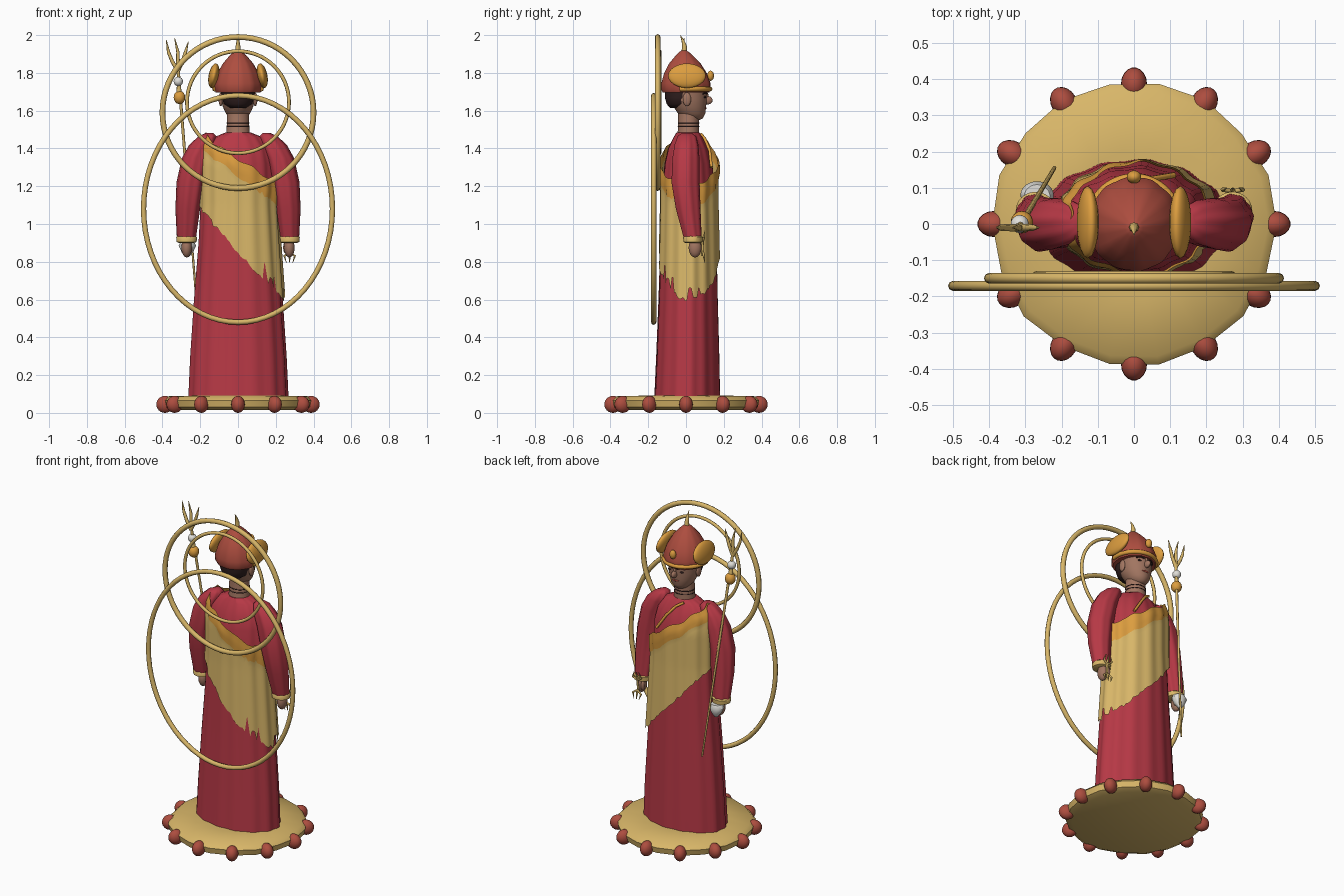
import bpy, bmesh, math, random
from math import sin, cos, tau
from mathutils import Vector

random.seed(4)
cube = bpy.data.objects.get("Cube")
if cube:
    bpy.data.objects.remove(cube)


def material(name, rgb):
    m = bpy.data.materials.new(name)
    m.use_nodes = True
    m.diffuse_color = (*rgb, 1)
    m.node_tree.nodes["Principled BSDF"].inputs["Base Color"].default_value = (*rgb, 1)
    return m


RED = material("robe red", (0.47, 0.04, 0.06))
CLAY = material("clay red", (0.42, 0.075, 0.05))
GOLD = material("gold", (0.69, 0.47, 0.14))
ORANGE = material("orange", (0.72, 0.34, 0.05))
SKIN = material("skin brown", (0.36, 0.18, 0.12))
DARK = material("dark brown", (0.03, 0.014, 0.014))
WHITE = material("white", (0.75, 0.74, 0.7))


def finish(name, mesh, mats, angle=50):
    for m in mats:
        if m.name not in mesh.materials:
            mesh.materials.append(m)
    ob = bpy.data.objects.new(name, mesh)
    bpy.context.collection.objects.link(ob)
    bpy.ops.object.select_all(action="DESELECT")
    ob.select_set(True)
    bpy.context.view_layer.objects.active = ob
    bpy.ops.object.shade_smooth_by_angle(angle=math.radians(angle))
    return ob


def skin_rings(name, rings, mats, caps=True, pick=None, angle=50):
    """Join rows of points into a closed-around surface."""
    bm = bmesh.new()
    rows = [[bm.verts.new(p) for p in ring] for ring in rings]
    n = len(rows[0])
    for j in range(len(rows) - 1):
        for i in range(n):
            k = (i + 1) % n
            f = bm.faces.new((rows[j][i], rows[j][k], rows[j + 1][k], rows[j + 1][i]))
            f.material_index = pick(j) if pick else 0
    if caps:
        bm.faces.new(rows[0][::-1])
        bm.faces.new(rows[-1])
    bmesh.ops.recalc_face_normals(bm, faces=bm.faces)
    mesh = bpy.data.meshes.new(name)
    bm.to_mesh(mesh)
    bm.free()
    return finish(name, mesh, mats, angle)


def loft(name, levels, mat, n=32, fold=0.0, lobes=0, side=1):
    """Levels are (z, centre x, centre y, half width, half depth)."""
    rings = []
    for z, cx, cy, rx, ry in levels:
        ring = []
        for i in range(n):
            a = tau * i / n
            f = 1 + fold * sin(lobes * a) + fold * 0.5 * sin(5 * a + 1)
            ring.append((side * (cx + rx * f * cos(a)), cy + ry * f * sin(a), z))
        rings.append(ring)
    return skin_rings(name, rings, [mat])


def ball(name, loc, size, mat, turn=0.0, tilt=0.0):
    bm = bmesh.new()
    bmesh.ops.create_uvsphere(bm, u_segments=18, v_segments=12, radius=1)
    mesh = bpy.data.meshes.new(name)
    bm.to_mesh(mesh)
    bm.free()
    ob = finish(name, mesh, [mat])
    ob.location, ob.scale, ob.rotation_euler = loc, size, (0, tilt, turn)
    return ob


def tube(name, pts, r, mat, taper=None, closed=False):
    cu = bpy.data.curves.new(name, "CURVE")
    cu.dimensions = "3D"
    cu.bevel_depth, cu.bevel_resolution, cu.use_fill_caps = r, 2, True
    sp = cu.splines.new("POLY")
    sp.points.add(len(pts) - 1)
    sp.use_cyclic_u = closed
    for i, p in enumerate(pts):
        sp.points[i].co = (*p, 1)
        sp.points[i].radius = taper[i] if taper else 1
    tmp = bpy.data.objects.new(name + " path", cu)
    bpy.context.collection.objects.link(tmp)
    bpy.context.view_layer.update()
    mesh = bpy.data.meshes.new_from_object(tmp.evaluated_get(bpy.context.evaluated_depsgraph_get()))
    bpy.data.objects.remove(tmp)
    mesh.materials.clear()
    return finish(name, mesh, [mat])


def oval(centre, u, v, start=0.0, end=tau, n=64):
    c, u, v = Vector(centre), Vector(u), Vector(v)
    return [c + u * cos(start + (end - start) * i / n) + v * sin(start + (end - start) * i / n)
            for i in range(n + (end - start < 6))]


# Base with a ring of beads
loft("base", [(0.015, 0, 0, 0.35, 0.35), (0.03, 0, 0, 0.385, 0.385), (0.065, 0, 0, 0.393, 0.393),
              (0.088, 0, 0, 0.37, 0.37), (0.092, 0, 0, 0.2, 0.2)], GOLD, 18, 0.008, 7)
for i in range(12):
    a = tau * i / 12
    ball("base_bead", (0.387 * cos(a), 0.387 * sin(a), 0.045), (0.046, 0.036, 0.045), CLAY, a)

# Rings behind the figure
for name, y, z, rx, rz, r in (("large_ring", -0.171, 1.08, 0.5, 0.6, 0.014),
                              ("middle_ring", -0.15, 1.59, 0.4, 0.4, 0.015),
                              ("small_ring", -0.14, 1.645, 0.27, 0.27, 0.01)):
    tube(name, oval((0, y, z), (rx, 0, 0), (0, 0, rz)), r, GOLD, closed=True)

# Robe
loft("robe", [(0.08, 0, 0.005, 0.262, 0.172), (0.3, 0, 0.008, 0.252, 0.165), (0.6, 0, 0.01, 0.232, 0.155),
              (0.9, 0, 0.012, 0.208, 0.147), (1.15, 0, 0.012, 0.195, 0.14), (1.32, 0, 0.012, 0.188, 0.125),
              (1.4, 0, 0.01, 0.17, 0.105), (1.46, 0, 0.01, 0.125, 0.075), (1.485, 0, 0.01, 0.065, 0.06)],
     RED, 72, 0.018, 14)

# Draped sash: slanted upper and lower hems, with a coloured top border
COLS, ROWS = 96, 16
rings = [[] for _ in range(ROWS + 1)]
for i in range(COLS):
    a = tau * i / COLS
    x = 0.2 * cos(a)
    high = 1.345 - 0.68 * x + 0.008 * sin(9 * a)
    low = 0.84 - 1.25 * x + random.uniform(0, 0.02)
    if x > 0.12 and random.random() < 0.2:
        low += random.uniform(0.04, 0.11)
    f = 1 + 0.022 * sin(14 * a) + 0.012 * sin(5 * a + 1)
    for j in range(ROWS + 1):
        t = j / ROWS
        z = low + (high - low) * t
        swell = 0.006 if t > 0.84 else 0
        rx = 0.21 + 0.035 * max(0, 1.1 - z) / 0.5 - 0.5 * max(0, z - 1.4) + swell
        ry = 0.153 + 0.012 * max(0, 1.1 - z) / 0.5 - 0.25 * max(0, z - 1.32) + swell
        rings[j].append((rx * f * cos(a), 0.016 + ry * f * sin(a), z))
skin_rings("sash", rings, [GOLD, ORANGE], False, lambda j: int(j >= ROWS - 3), 60)
tube("chest_cord", [(-0.04, 0.08, 1.475), (0, 0.1, 1.45), (0.05, 0.125, 1.39), (0.11, 0.135, 1.3)], 0.008, ORANGE)

# Arms, cuffs and hands
for s, word in ((1, "left"), (-1, "right")):
    loft(word + "_sleeve", [(1.482, 0.15, 0.005, 0.02, 0.025), (1.465, 0.16, 0.005, 0.046, 0.048),
                            (1.42, 0.187, 0.003, 0.068, 0.062), (1.35, 0.22, 0, 0.074, 0.07),
                            (1.22, 0.25, -0.002, 0.073, 0.073), (1.08, 0.265, 0.012, 0.064, 0.064),
                            (0.93, 0.272, 0.035, 0.05, 0.047)], RED, 40, 0.035, 8, s)
    loft(word + "_cuff", [(0.9, 0.272, 0.037, 0.04, 0.04), (0.905, 0.272, 0.037, 0.053, 0.05),
                          (0.93, 0.272, 0.037, 0.055, 0.052), (0.94, 0.272, 0.036, 0.045, 0.042)], GOLD, 24, side=s)
    ball(word + "_hand", (s * 0.272, 0.048, 0.875), (0.028, 0.034, 0.052), SKIN)
    ball(word + "_thumb", (s * 0.25, 0.068, 0.875), (0.011, 0.016, 0.03), SKIN)

# Small pronged ornament in one hand, white shell in the other
tube("ornament_stem", [(0.27, 0.085, 0.83), (0.275, 0.09, 0.93)], 0.006, GOLD)
for d in (-0.028, 0, 0.028):
    for top in (1, -1):
        tube("ornament_prong", [(0.273, 0.09, 0.88 + top * 0.03), (0.273 + d, 0.095, 0.88 + top * 0.05),
                                (0.273 + d * 0.6, 0.1, 0.88 + top * 0.085)], 0.006, GOLD, (1, 1, 0.2))
loft("shell", [(0.825, 0.268, 0.085, 0.008, 0.008), (0.85, 0.268, 0.083, 0.03, 0.025),
               (0.885, 0.268, 0.08, 0.046, 0.038), (0.905, 0.268, 0.075, 0.036, 0.034)], WHITE, 24, side=-1)

# Trident
foot, neck = Vector((-0.22, 0.155, 0.59)), Vector((-0.318, -0.01, 1.83))
tube("trident_staff", [foot, neck], 0.009, GOLD, (0.6, 1))
ball("trident_lower_knob", (-0.31, 0.005, 1.67), (0.031, 0.031, 0.035), ORANGE)
ball("trident_upper_knob", (-0.316, 0, 1.755), (0.025, 0.025, 0.025), WHITE)
tube("trident_collar", [(-0.312, 0.003, 1.7), (-0.315, 0, 1.74)], 0.014, GOLD, (1, 0.6))
for bend, tip, height in ((-0.05, -0.062, 1.975), (0, -0.018, 1.985), (0.04, 0.055, 1.965)):
    tube("trident_prong", [neck + Vector((0, 0, -0.02)), neck + Vector((bend * 0.6, 0, 0.03)),
                           neck + Vector((bend, 0, 0.08)), (neck.x + tip, neck.y, height)],
         0.011, GOLD, (1, 0.9, 0.8, 0.15))

# Neck and head
loft("neck", [(1.46, 0, 0.01, 0.066, 0.06), (1.5, 0, 0.014, 0.06, 0.056), (1.6, 0, 0.014, 0.058, 0.055)], SKIN)
for z in (1.515, 1.535):
    tube("neck_crease", oval((0, 0.014, z), (0.0585, 0, 0), (0, 0.055, 0), n=32), 0.003, DARK, closed=True)
loft("head", [(1.55, 0, 0.045, 0.02, 0.025), (1.56, 0, 0.04, 0.042, 0.05), (1.585, 0, 0.03, 0.064, 0.072),
              (1.62, 0, 0.02, 0.08, 0.086), (1.66, 0, 0.013, 0.09, 0.098), (1.74, 0, 0.012, 0.092, 0.1)], SKIN)
loft("hair", [(1.615, 0, -0.03, 0.045, 0.055), (1.635, 0, -0.03, 0.075, 0.072), (1.67, 0, -0.03, 0.086, 0.082),
              (1.73, 0, -0.03, 0.09, 0.082)], DARK)
ball("nose", (0, 0.115, 1.655), (0.014, 0.026, 0.022), SKIN)
ball("nose_bridge", (0, 0.108, 1.675), (0.009, 0.012, 0.025), SKIN)
ball("mouth", (0, 0.1, 1.613), (0.024, 0.008, 0.007), CLAY)
for s in (1, -1):
    ball("ear", (s * 0.091, 0.005, 1.66), (0.012, 0.022, 0.036), SKIN)
    ball("eye", (s * 0.038, 0.1, 1.672), (0.016, 0.006, 0.006), DARK)
    tube("eyebrow", [(s * 0.015, 0.111, 1.688), (s * 0.038, 0.105, 1.695), (s * 0.06, 0.09, 1.688)], 0.004, DARK)

# Crown
loft("crown", [(1.695, 0, 0, 0.118, 0.122), (1.71, 0, 0, 0.126, 0.13), (1.745, 0, 0, 0.126, 0.13),
               (1.8, 0, -0.003, 0.108, 0.112), (1.85, 0, -0.006, 0.08, 0.083), (1.885, 0, -0.008, 0.05, 0.052),
               (1.91, 0, -0.01, 0.025, 0.026), (1.922, 0, -0.01, 0.008, 0.008)], CLAY, 48, 0.012, 12)
tube("crown_band", oval((0, 0, 1.715), (0.124, 0, 0), (0, 0.127, 0), -0.25, 3.4, 32), 0.013, ORANGE)
ball("crown_gem", (0, 0.13, 1.785), (0.02, 0.018, 0.027), ORANGE)
tube("crown_spike", [(0, -0.01, 1.9), (0, -0.008, 1.94), (0, -0.016, 1.97), (0, -0.03, 1.998)],
     0.015, GOLD, (1, 0.85, 0.5, 0.1))
for s in (1, -1):
    ball("crown_side_disc", (s * 0.128, 0.005, 1.785), (0.028, 0.1, 0.066), ORANGE, 0, s * -0.2)
